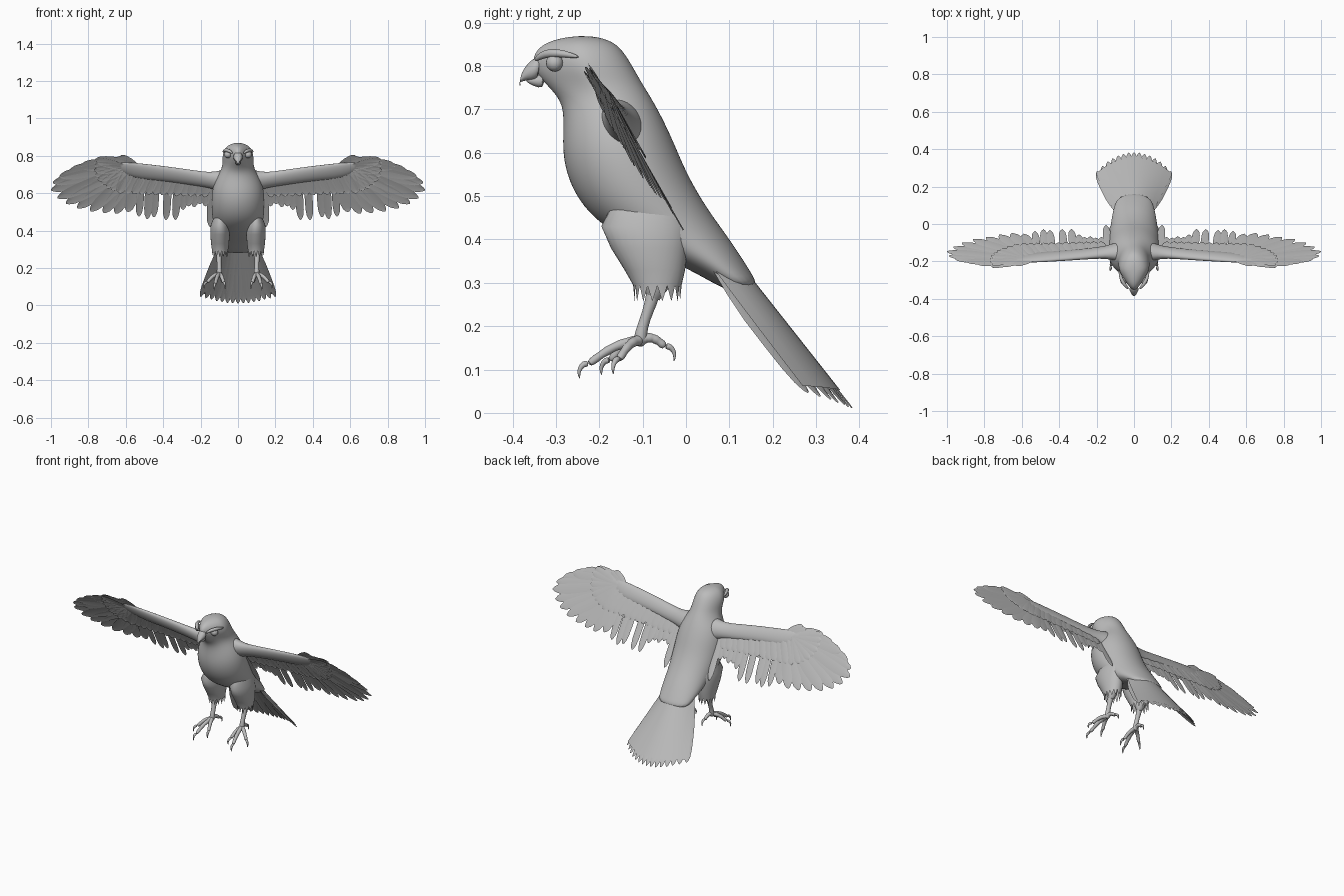
import bpy, bmesh, math
from mathutils import Vector

if "Cube" in bpy.data.objects:
    bpy.data.objects.remove(bpy.data.objects["Cube"])

GREY = (0.5, 0.5, 0.5, 1)
mat = bpy.data.materials.new("plain grey")
mat.use_nodes = True
mat.diffuse_color = GREY
mat.node_tree.nodes["Principled BSDF"].inputs["Base Color"].default_value = GREY


def finish(name, bm, mirror=False, subsurf=0, angle=50):
    bmesh.ops.recalc_face_normals(bm, faces=bm.faces)
    me = bpy.data.meshes.new(name)
    bm.to_mesh(me)
    bm.free()
    me.materials.append(mat)
    ob = bpy.data.objects.new(name, me)
    bpy.context.collection.objects.link(ob)
    if mirror:
        ob.modifiers.new("Mirror", "MIRROR").use_mirror_merge = False
    if subsurf:
        m = ob.modifiers.new("Smooth", "SUBSURF")
        m.levels = m.render_levels = subsurf
    bpy.ops.object.select_all(action="DESELECT")
    bpy.context.view_layer.objects.active = ob
    ob.select_set(True)
    bpy.ops.object.shade_smooth_by_angle(angle=math.radians(angle))
    return ob


def loft(bm, rings, caps=True):
    loops = [[bm.verts.new(p) for p in ring] for ring in rings]
    n = len(loops[0])
    for a, b in zip(loops, loops[1:]):
        for i in range(n):
            bm.faces.new((a[i], a[(i + 1) % n], b[(i + 1) % n], b[i]))
    if caps:
        bm.faces.new(loops[0])
        bm.faces.new(loops[-1])


def angles(n):
    return [math.tau * i / n for i in range(n)]


def tube(bm, path, n=10):
    """Round tube through (x, y, z, radius) points."""
    pts = [Vector(p[:3]) for p in path]
    rings = []
    for i, p in enumerate(pts):
        d = pts[min(i + 1, len(pts) - 1)] - pts[max(i - 1, 0)]
        side = d.cross(Vector((0.9, 0.1, 0.2))).normalized()
        up = d.cross(side).normalized()
        rings.append([p + path[i][3] * (side * math.cos(a) + up * math.sin(a)) for a in angles(n)])
    loft(bm, rings)


def feather(bm, place, root, tip, width, lift=0.0):
    """Flat blade with a rounded tip and a slightly raised quill."""
    root, tip = Vector(root), Vector(tip)
    d = tip - root
    side = Vector((-d.y, d.x)).normalized() * width / 2
    rows = []
    for t, w in ((0, .5), (.2, .8), (.4, 1), (.6, 1), (.78, .95), (.9, .75), (.97, .4), (1, .08)):
        c = root + d * t
        rows.append([bm.verts.new(place(*(c + side * w * k), lift + (0.003 if k == 0 else 0)))
                     for k in (-1, 0, 1)])
    for a, b in zip(rows, rows[1:]):
        for i in (0, 1):
            bm.faces.new((a[i], a[i + 1], b[i + 1], b[i]))


# Head, breast and back: front y, z / back y, z / half width / front taper
body = [(-.27, .868, -.22, .870, .02, .2), (-.325, .855, -.165, .858, .056, .4),
        (-.353, .83, -.137, .825, .079, .5), (-.356, .795, -.115, .787, .086, .55),
        (-.325, .758, -.10, .76, .084, .4), (-.287, .72, -.078, .725, .092, .15),
        (-.283, .67, -.053, .68, .122, .05), (-.287, .61, -.027, .625, .14, 0),
        (-.278, .55, .0, .56, .144, 0), (-.25, .49, .03, .505, .142, 0),
        (-.205, .44, .062, .455, .135, 0), (-.14, .40, .095, .41, .127, 0),
        (-.06, .36, .125, .365, .12, 0), (.02, .325, .15, .325, .108, 0),
        (.11, .27, .17, .29, .09, 0)]
bm = bmesh.new()
rings = []
for fy, fz, by, bz, w, taper in body:
    f, b = Vector((0, fy, fz)), Vector((0, by, bz))
    ring = []
    for a in angles(20):
        c = math.cos(a)
        p = (f + b) / 2 + (f - b) / 2 * c
        p.x = w * math.sin(a) * (1 - taper * max(c, 0))
        ring.append(p)
    rings.append(ring)
loft(bm, rings)
finish("body", bm, subsurf=2, angle=80)

# Hooked beak and lower jaw
bm = bmesh.new()
beak = [(-.335, .795, .03, .032), (-.355, .793, .024, .027), (-.37, .785, .017, .02),
        (-.381, .774, .010, .012), (-.384, .763, .005, .006), (-.382, .754, .001, .001)]
loft(bm, [[(w * math.sin(a), y + h * .4 * math.sin(.5) * math.cos(a), z + h * math.cos(a))
           for a in angles(12)] for y, z, w, h in beak])
tube(bm, [(0, -.325, .764, .02), (0, -.352, .766, .013), (0, -.37, .768, .004)])
finish("beak", bm, subsurf=1)

# Eyes and brow ridges
bm = bmesh.new()
bmesh.ops.create_uvsphere(bm, u_segments=16, v_segments=10, radius=.02)
bmesh.ops.translate(bm, verts=bm.verts, vec=(.054, -.303, .807))
finish("eye", bm, mirror=True)
bm = bmesh.new()
tube(bm, [(.028, -.349, .812, .004), (.042, -.335, .824, .009), (.06, -.312, .831, .011),
          (.073, -.28, .828, .009), (.08, -.245, .82, .003)])
finish("brow", bm, mirror=True, subsurf=1)


def wing_place(x, z, lift):
    """Wing plane, leaning back toward its lower edge."""
    y = -.225 + (.8 - z) * .57 - max(0, x - .6) * .075
    return Vector((x, y + lift * .87, z + lift * .5))


# Wing arm: x, centre z, half height, half thickness
arm = [(.04, .66, .07, .06), (.10, .665, .052, .045), (.15, .67, .04, .03), (.22, .68, .04, .024),
       (.32, .695, .04, .021), (.42, .708, .04, .019), (.52, .718, .042, .016),
       (.59, .73, .036, .011), (.64, .745, .02, .004)]
bm = bmesh.new()
loft(bm, [[wing_place(x, z + h * math.cos(a), t * math.sin(a)) for a in angles(14)]
          for x, z, h, t in arm])
finish("wing_arm", bm, mirror=True, subsurf=1, angle=80)

# Flight feathers
primaries = [(.77, .768), (.84, .745), (.90, .72), (.955, .69), (.99, .655), (1.0, .615),
             (.965, .575), (.92, .545), (.86, .52), (.79, .505), (.72, .495), (.655, .49), (.59, .5)]
secondaries = [(.53, .475), (.485, .46), (.45, .47), (.385, .457), (.335, .457), (.295, .51),
               (.265, .53), (.235, .525), (.205, .54), (.175, .53), (.15, .42)]
bm = bmesh.new()
for i, tip in enumerate(primaries):
    t = i / (len(primaries) - 1)
    feather(bm, wing_place, (.61 - .08 * t, .765 - .05 * t), tip, .062, .0012 * (i % 3))
for i, tip in enumerate(secondaries):
    feather(bm, wing_place, (tip[0] - .015, .665 + tip[0] * .09), tip, .042, .0012 * (i % 3))
for tip in ((.632, .796), (.655, .785), (.7, .775)):
    feather(bm, wing_place, (.54, .745), tip, .04, .003)
finish("flight_feathers", bm, mirror=True)

# Short covert feathers on both faces of the wing
bm = bmesh.new()
for i in range(13):
    x = .16 + .034 * i
    for lift in (-.006, .008):
        feather(bm, wing_place, (x, .67 + x * .08), (x + .02 + .004 * i, .58 + .05 * (x - .1)), .045,
                lift + .001 * (i % 2))
for i in range(9):
    a = math.radians(20 - 12 * i)
    for lift in (-.006, .008):
        feather(bm, wing_place, (.59, .735),
                (.6 + .17 * math.cos(a), .735 + .13 * math.sin(a)), .045, lift + .001 * (i % 2))
finish("wing_coverts", bm, mirror=True)


def tail_place(x, s, lift):
    """Tail fan, arched so its sides droop."""
    half = .1 + .12 * s
    drop = lift - .055 * min(1.3, abs(x) / half) ** 2
    return Vector((x, .1 + .28 * s + drop * .78, .37 - .355 * s + drop * .62))


# Tail feathers
bm = bmesh.new()
for i in range(15):
    u = (i - 7) / 7
    feather(bm, tail_place, (.085 * u, 0), (.198 * u, 1.01 - .2 * u * u), .046, -.0015 * (i % 2) - .003 * abs(u))
finish("tail_feathers", bm)

# Smooth upper tail sheet
bm = bmesh.new()
rows = [[bm.verts.new(tail_place(u / 6 * (.1 + .115 * s), s * (1 - .15 * (u / 6) ** 2), .004))
         for u in range(-6, 7)] for s in (-.1, .1, .3, .5, .7, .9)]
for a, b in zip(rows, rows[1:]):
    for i in range(12):
        bm.faces.new((a[i], a[i + 1], b[i + 1], b[i]))
finish("tail_coverts", bm, angle=80)

# Feathered thighs with a ragged hem: y, z, half width, half depth, hem jag
bm = bmesh.new()
thigh = [(-.09, .48, .03, .08, 0), (-.095, .43, .05, .1, 0), (-.085, .38, .052, .088, 0),
         (-.072, .33, .048, .07, 0), (-.066, .295, .043, .056, 0), (-.066, .275, .042, .052, .018)]
loft(bm, [[(.096 + w * math.sin(a), y + d * math.cos(a), z + jag * (1 if i % 2 else -1))
           for i, a in enumerate(angles(28))] for y, z, w, d, jag in thigh], caps=False)
tube(bm, [(.1, -.066, .35, .035), (.1, -.07, .29, .03), (.1, -.075, .262, .014)])
finish("thigh", bm, mirror=True)

# Shanks
bm = bmesh.new()
tube(bm, [(.1, -.07, .3, .02), (.102, -.08, .255, .015), (.1, -.095, .215, .012),
          (.1, -.104, .185, .015), (.1, -.105, .165, .017), (.1, -.107, .152, .008)])
finish("shank", bm, mirror=True, subsurf=1)

# Toes with knuckles and curved claws
bm = bmesh.new()
ankle = Vector((.1, -.105, .168))
for end in ((.165, -.155, .122), (.123, -.225, .112), (.076, -.175, .12), (.092, -.048, .152)):
    end = Vector(end)
    d = end - ankle
    out = Vector((d.x, d.y, 0)).normalized()
    path = []
    for k in range(9):
        p = ankle + d * k / 8 + Vector((0, 0, .012 * math.sin(math.pi * k / 8)))
        path.append((*p, .0125 - .0005 * k + (.002 if k % 2 else -.001)))
    tube(bm, path)
    claw = ((0, .002, .009), (.012, .001, .008), (.02, -.009, .006), (.023, -.021, .004), (.02, -.034, .0008))
    tube(bm, [(*(end + out * o + Vector((0, 0, h))), r) for o, h, r in claw], 8)
finish("toes", bm, mirror=True, subsurf=1)
